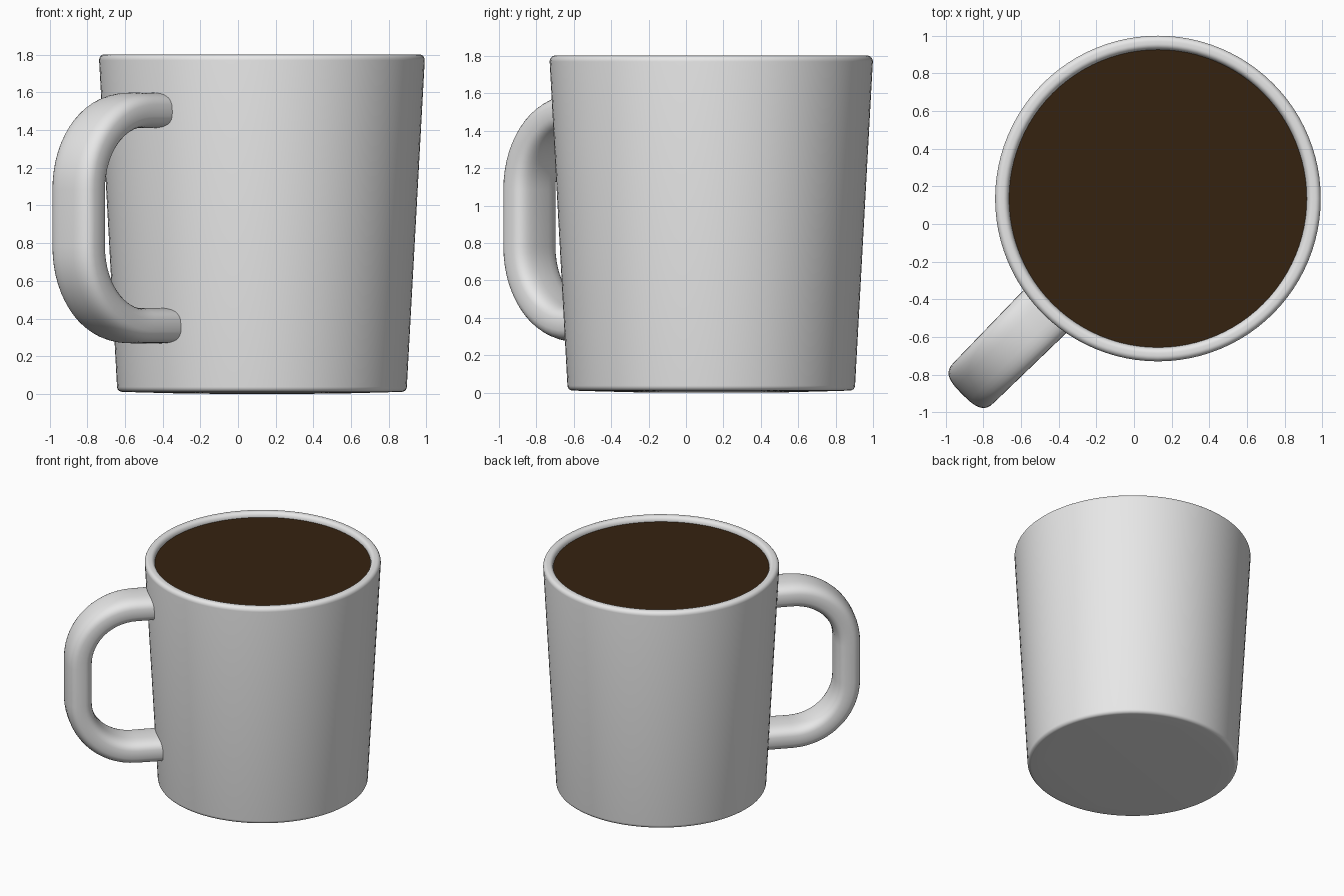
import bpy, bmesh, math
from mathutils import Vector
from mathutils.geometry import interpolate_bezier

if "Cube" in bpy.data.objects:
    bpy.data.objects.remove(bpy.data.objects["Cube"])

CENTRE = Vector((0.127, 0.135, 0))
OUT = Vector((-1, -1, 0)).normalized()     # direction the handle points
SIDE = Vector((1, -1, 0)).normalized()
UP = Vector((0, 0, 1))


def material(name, colour):
    mat = bpy.data.materials.new(name)
    mat.use_nodes = True
    mat.diffuse_color = (*colour, 1)
    mat.node_tree.nodes["Principled BSDF"].inputs["Base Color"].default_value = (*colour, 1)
    return mat


def finish(bm, name, mat, angle=50):
    bmesh.ops.remove_doubles(bm, verts=bm.verts, dist=1e-5)
    bmesh.ops.recalc_face_normals(bm, faces=bm.faces)
    mesh = bpy.data.meshes.new(name)
    bm.to_mesh(mesh)
    bm.free()
    mesh.materials.append(mat)
    obj = bpy.data.objects.new(name, mesh)
    bpy.context.collection.objects.link(obj)
    bpy.ops.object.select_all(action='DESELECT')
    obj.select_set(True)
    bpy.context.view_layer.objects.active = obj
    bpy.ops.object.shade_smooth_by_angle(angle=math.radians(angle))
    return obj


def lathe(name, profile, mat):
    bm = bmesh.new()
    verts = [bm.verts.new(CENTRE + Vector((r, 0, z))) for r, z in profile]
    edges = [bm.edges.new(pair) for pair in zip(verts, verts[1:])]
    bmesh.ops.spin(bm, geom=verts + edges, cent=CENTRE, axis=UP,
                   angle=math.tau, steps=96, use_duplicate=False)
    return finish(bm, name, mat)


def arc(r, z, rx, rz, start, end, steps=6):
    angles = [math.radians(start + (end - start) * i / steps) for i in range(steps + 1)]
    return [(r + rx * math.cos(a), z + rz * math.sin(a)) for a in angles]


ceramic = material("white ceramic", (0.8, 0.8, 0.8))
coffee = material("dark coffee", (0.036, 0.016, 0.005))

# Cup body: slightly domed base, tapered wall, rounded rim and hollow inside
profile = [(0, 0), (0.38, 0.001), (0.65, 0.008)]
profile += arc(0.742, 0.038, 0.027, 0.027, -90, 0)
profile += arc(0.835, 1.77, 0.029, 0.032, 0, 90)
profile += arc(0.82, 1.765, 0.03, 0.037, 90, 180)
profile += arc(0.65, 0.17, 0.05, 0.05, 0, -90) + [(0, 0.12)]
lathe("cup_body", profile, ceramic)

# Coffee surface just below the rim
lathe("coffee_surface", [(0, 1.765), (0.793, 1.765)], coffee)


# Handle: rounded oblong section swept along a D-shaped path
def corner(a, b, c):
    ka, kc = a.lerp(b, 0.56), c.lerp(b, 0.56)
    return interpolate_bezier(a, ka, kc, c, 16)


def at(s, z):
    return OUT * s + UP * z + CENTRE


TOP, LOW, REACH, BEND = 1.505, 0.362, 1.375, 0.42
path = [at(0.80, TOP), at(0.86, TOP)]
path += corner(at(REACH - BEND, TOP), at(REACH, TOP), at(REACH, TOP - BEND))
path += corner(at(REACH, LOW + BEND), at(REACH, LOW), at(REACH - BEND, LOW))
path += [at(0.80, LOW), at(0.74, LOW)]


def rounded(v):
    return math.copysign(abs(v) ** (2 / 3), v)


bm = bmesh.new()
rings = []
for i, p in enumerate(path):
    tangent = (path[min(i + 1, len(path) - 1)] - path[max(i - 1, 0)]).normalized()
    normal = SIDE.cross(tangent)
    reach = (p - CENTRE).dot(OUT)
    half_width = 0.163 - 0.012 * (reach - 0.74) / (REACH - 0.74)
    ring = []
    for k in range(32):
        a = math.tau * k / 32
        offset = SIDE * half_width * rounded(math.cos(a)) + normal * 0.094 * rounded(math.sin(a))
        ring.append(bm.verts.new(p + offset))
    rings.append(ring)
for low, high in zip(rings, rings[1:]):
    for k in range(32):
        j = (k + 1) % 32
        bm.faces.new((low[k], low[j], high[j], high[k]))
bm.faces.new(rings[0])
bm.faces.new(rings[-1])
finish(bm, "handle", ceramic)
